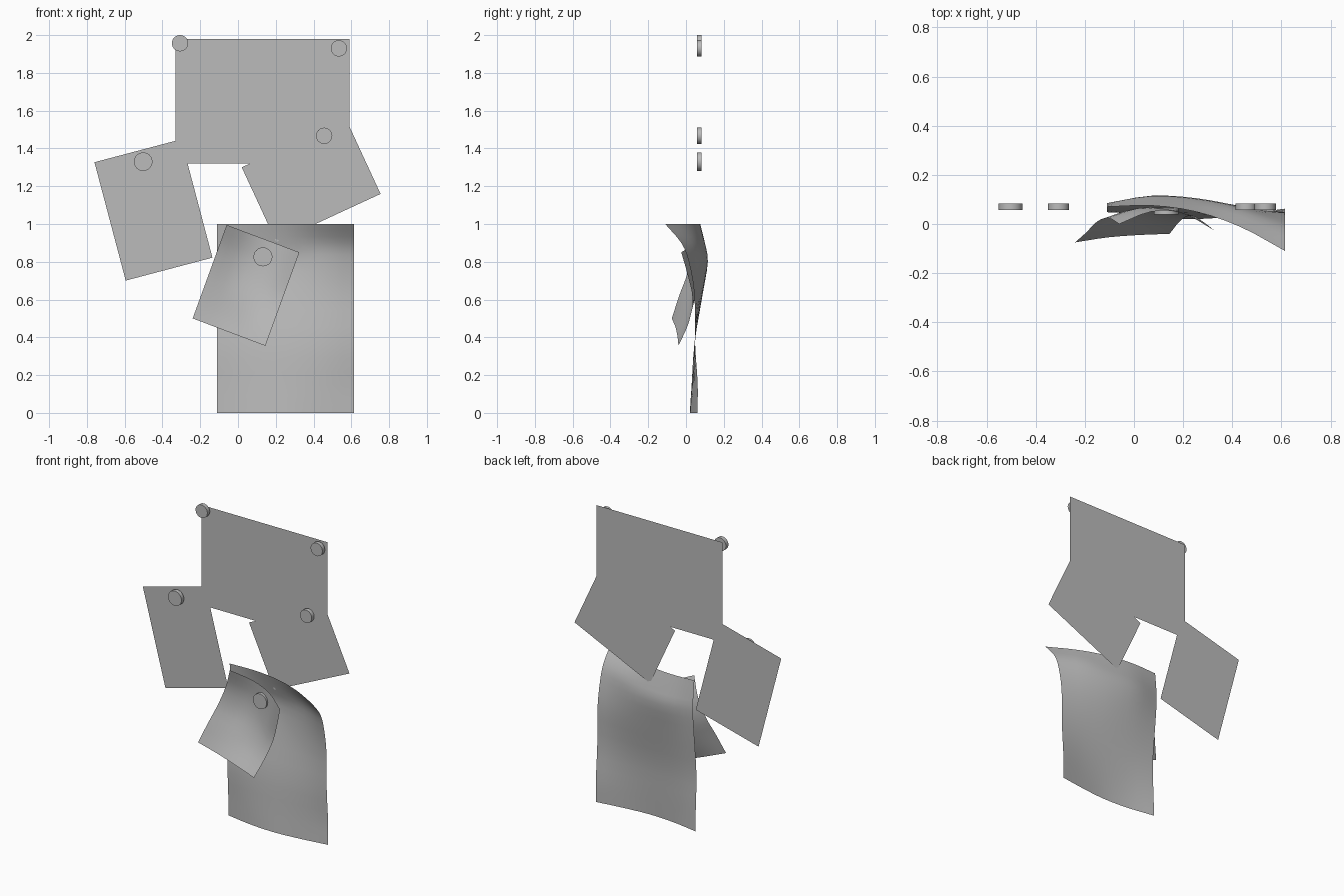
import bpy
import math
from mathutils import Vector

if "Cube" in bpy.data.objects:
    bpy.data.objects.remove(bpy.data.objects["Cube"])

# One plain grey for paper and pins
grey = bpy.data.materials.new("paper_grey")
grey.use_nodes = True
colour = (0.5, 0.5, 0.5, 1)
grey.diffuse_color = colour
grey.node_tree.nodes["Principled BSDF"].inputs["Base Color"].default_value = colour


def add_mesh(name, verts, faces, smooth=False):
    mesh = bpy.data.meshes.new(name)
    mesh.from_pydata(verts, [], faces)
    mesh.materials.append(grey)
    for poly in mesh.polygons:
        poly.use_smooth = smooth
    obj = bpy.data.objects.new(name, mesh)
    bpy.context.collection.objects.link(obj)
    return obj


def flat_sheet(name, corner, width, height, tilt, y):
    """Flat page hung from its top left corner, tilted in degrees."""
    a = math.radians(tilt)
    across = Vector((math.cos(a), 0, math.sin(a))) * width
    down = Vector((math.sin(a), 0, -math.cos(a))) * height
    start = Vector((corner[0], y, corner[1]))
    add_mesh(name, [start, start + down, start + down + across, start + across],
             [(0, 1, 2, 3)])


def refine(points, steps):
    """Smooth curve through a row of points."""
    ext = [points[0] * 2 - points[1], *points, points[-1] * 2 - points[-2]]
    out = []
    for a, b, c, d in zip(ext, ext[1:], ext[2:], ext[3:]):
        for s in range(steps):
            t = s / steps
            out.append(b + (c - a) * t / 2 + (a * 2 - b * 5 + c * 4 - d) * t**2 / 2
                       + (b * 3 - a - c * 3 + d) * t**3 / 2)
    return out + [points[-1]]


def curled_sheet(name, corner, across, down, rows, steps=3):
    """Bent page: each row is (fraction down, depths from left to right)."""
    grid = []
    for v, depths in rows:
        n = len(depths) - 1
        grid.append(refine([Vector((corner[0] + across[0] * i / n + down[0] * v, y,
                                    corner[1] + across[1] * i / n + down[1] * v))
                            for i, y in enumerate(depths)], steps))
    columns = [refine(list(col), steps) for col in zip(*grid)]
    h = len(columns[0])
    faces = [(i * h + j, i * h + j + 1, (i + 1) * h + j + 1, (i + 1) * h + j)
             for i in range(len(columns) - 1) for j in range(h - 1)]
    add_mesh(name, [p for col in columns for p in col], faces, smooth=True)


def pin(name, x, z, radius, y):
    bpy.ops.mesh.primitive_cylinder_add(vertices=32, radius=radius, depth=0.026,
                                        location=(x, y, z), rotation=(math.pi / 2, 0, 0))
    obj = bpy.context.object
    obj.name = name
    obj.data.materials.append(grey)
    bpy.ops.object.shade_smooth_by_angle()


# Flat pages
flat_sheet("large_page", (-0.33, 1.98), 0.92, 0.66, 0, 0.092)
flat_sheet("right_tilted_page", (-0.76, 1.327), 0.475, 0.648, 14.8, 0.0915)
flat_sheet("left_tilted_page", (0.02, 1.30), 0.608, 0.436, 24.8, 0.086)

# Tall page with a curled upper corner
curled_sheet("tall_curled_page", (-0.11, 1.0), (0.725, 0), (0, -1), [
    (0, (0.07, 0.075, 0.05, -0.012, -0.11)),
    (0.1, (0.08, 0.1, 0.085, 0.05, -0.025)),
    (0.2, (0.085, 0.115, 0.105, 0.07, 0.015)),
    (0.38, (0.07, 0.085, 0.085, 0.07, 0.045)),
    (0.63, (0.048, 0.046, 0.045, 0.045, 0.048)),
    (0.85, (0.055, 0.035, 0.03, 0.04, 0.062)),
    (1, (0.06, 0.03, 0.02, 0.035, 0.06))])

# Small page pinned over it, lifting at the bottom
curled_sheet("small_curled_page", (-0.06, 0.995), (0.385, -0.145), (-0.18, -0.495), [
    (0, (0, 0.05, 0.045, -0.025)),
    (0.25, (0.025, 0.065, 0.06, 0.01)),
    (0.5, (0.01, 0.05, 0.055, 0.035)),
    (0.75, (-0.035, 0, 0.02, 0.015)),
    (1, (-0.075, -0.055, -0.045, -0.04))])

# Round pins
pin("large_page_right_pin", -0.307, 1.957, 0.043, 0.07)
pin("large_page_left_pin", 0.534, 1.93, 0.043, 0.07)
pin("left_tilted_page_pin", 0.456, 1.467, 0.043, 0.07)
pin("right_tilted_page_pin", -0.502, 1.33, 0.049, 0.07)
pin("small_page_pin", 0.132, 0.826, 0.05, 0.052)
